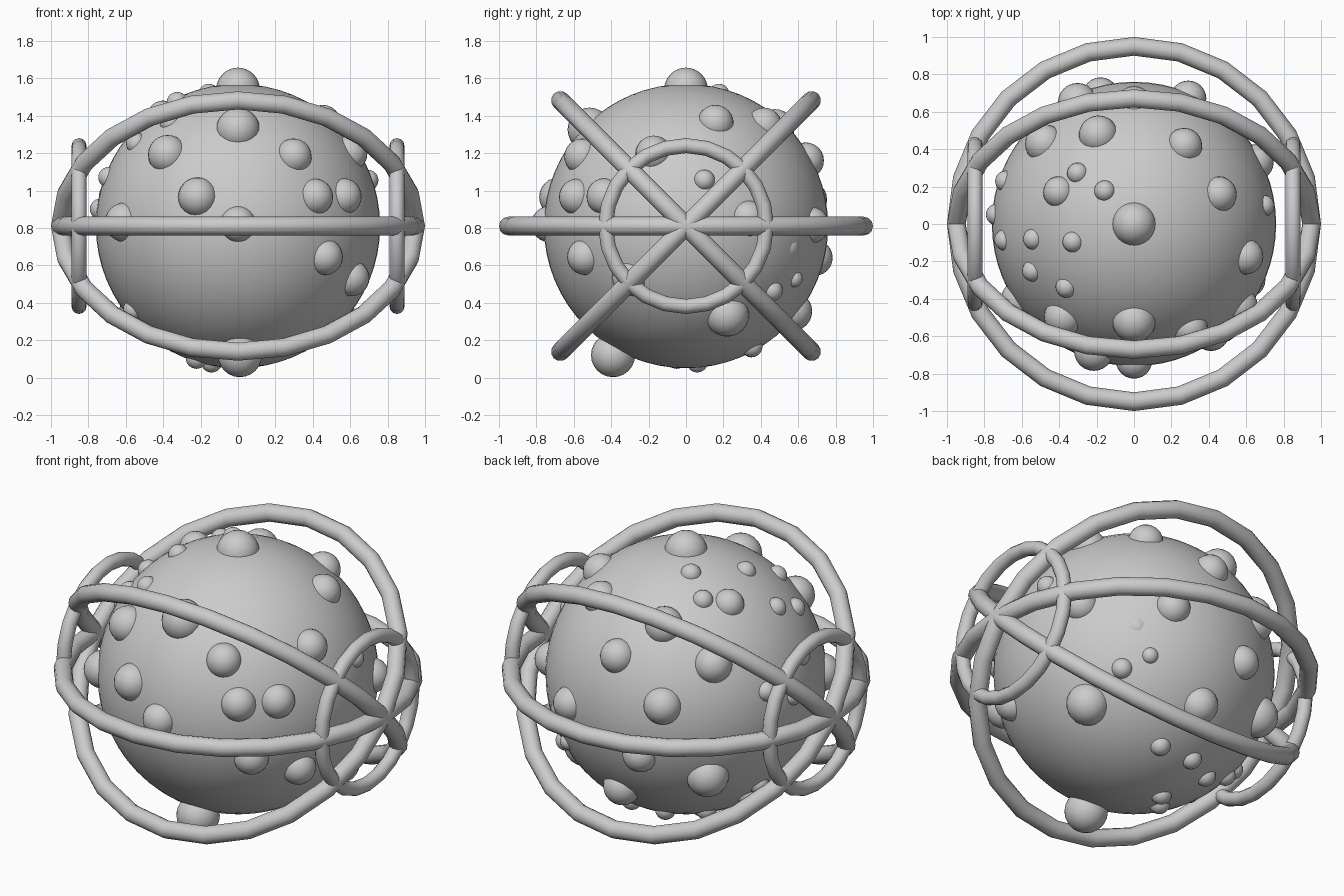
import bpy
from math import pi
from mathutils import Vector

C = Vector((0, 0, 0.81))   # centre of the body
R = 0.76                   # body radius


def smooth(name):
    ob = bpy.context.object
    ob.name = name
    bpy.ops.object.shade_smooth()
    return ob


def ball(name, loc, r, seg, rings):
    bpy.ops.mesh.primitive_uv_sphere_add(segments=seg, ring_count=rings, radius=r, location=loc)
    return smooth(name)


def ring(name, loc, rot, major, minor):
    bpy.ops.mesh.primitive_torus_add(location=loc, rotation=rot, major_radius=major,
                                     minor_radius=minor, major_segments=24, minor_segments=12)
    return smooth(name)


# Body
ball("body", C, R, 64, 32)

# Cage: three large hoops crossing on the x axis
for name, a in (("level_hoop", 0), ("tilted_hoop_a", pi / 4), ("tilted_hoop_b", -pi / 4)):
    ring(name, C, (a, 0, 0), 0.95, 0.05)

# Small hoops around both poles of the cage
for name, s in (("right_hoop", 1), ("left_hoop", -1)):
    ring(name, C + Vector((s * 0.85, 0, 0)), (0, pi / 2, 0), 0.43, 0.04)

# Bumps: direction from the body centre, grouped by radius
bumps = {
    0.117: [(0, 0, .72), (0, -.52, .52), (.51, .22, -.475), (-.48, .48, -.306)],
    0.105: [(-.38, -.5, .385), (-.215, -.68, .155), (-.6, -.4, .02), (-.19, .475, .52),
            (-.48, .43, .35), (-.3, .645, .14), (.02, .575, -.46)],
    0.097: [(.3, -.56, .375), (.41, -.58, .155), (.57, -.44, .16), (0, -.73, .01),
            (.465, -.54, -.165), (.61, -.3, -.28), (.27, .42, .54), (.46, .16, .56),
            (.6, -.175, .39), (0, .64, .35), (.29, .67, .005), (-.18, .69, -.17),
            (.65, .33, .04)],
    0.085: [(-.4, .17, .585)],
    0.057: [(.71, .1, .25), (-.3, .27, .62), (-.155, .175, .7), (-.325, -.095, .66),
            (-.36, -.335, .55), (-.54, -.25, .44), (-.535, -.08, .505), (-.69, -.085, .26),
            (-.69, .23, .17), (-.73, .05, .09), (.47, .46, -.345), (.11, .35, -.64),
            (-.11, .35, -.645), (-.3, .24, -.63), (-.5, .16, -.51), (-.14, .06, -.72),
            (-.22, -.05, -.7), (-.57, .14, -.44), (-.55, -.2, -.44)],
    0.046: [(.37, .575, -.28)],
}
n = 0
for r, dirs in bumps.items():
    for d in dirs:
        n += 1
        dist = 0.73 if r > 0.08 else 0.742
        ball(f"bump_{n:02d}", C + Vector(d).normalized() * dist, r, 24, 12)

# Nearly flush bump at the back, and the prominent one the model rests on
ball("flush_bump", C + Vector((.46, .57, -.12)).normalized() * 0.69, 0.078, 24, 12)
ball("foot_bump", (0.01, -0.39, 0.12), 0.118, 24, 12)
